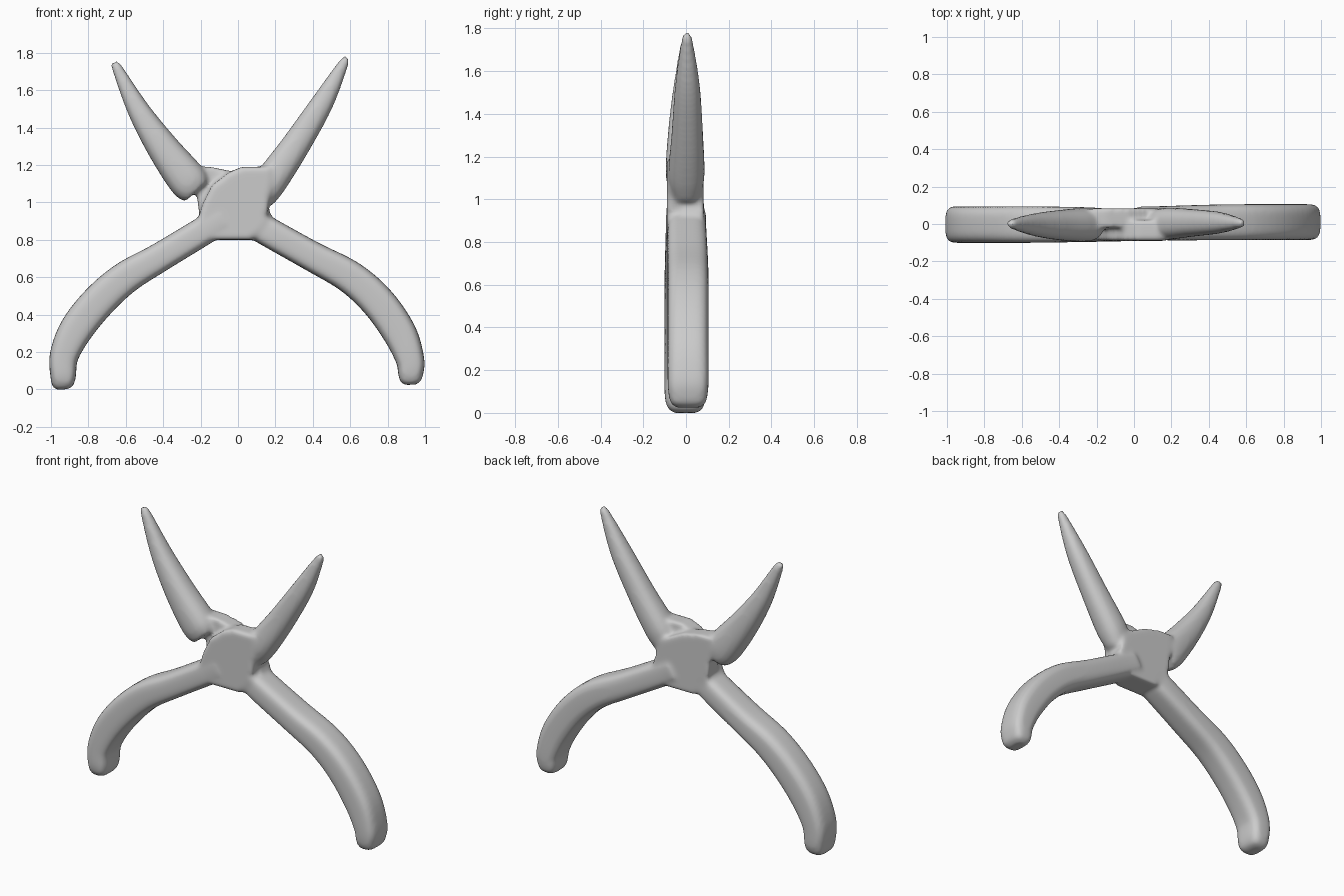
import bpy, bmesh, math
from mathutils import Vector

if "Cube" in bpy.data.objects:
    bpy.data.objects.remove(bpy.data.objects["Cube"])


def catmull(a, b, c, d, t):
    return 0.5 * (2*b + (c - a)*t + (2*a - 5*b + 4*c - d)*t*t + (3*b - a - 3*c + d)*t**3)


def make(bm, name):
    bmesh.ops.recalc_face_normals(bm, faces=bm.faces)
    me = bpy.data.meshes.new(name)
    bm.to_mesh(me)
    bm.free()
    ob = bpy.data.objects.new(name, me)
    bpy.context.collection.objects.link(ob)
    return ob


def limb(name, keys, power, steps=5, sides=32):
    """Loft through keys (x, z, half width, half depth, y)."""
    k = [Vector(q) for q in keys]
    k = [k[0]] + k + [k[-1]]
    path = [catmull(*k[i:i + 4], s / steps) for i in range(len(k) - 3) for s in range(steps)]
    path.append(k[-1])
    bm = bmesh.new()
    rings = []
    for i, p in enumerate(path):
        a, b = path[max(i - 1, 0)], path[min(i + 1, len(path) - 1)]
        n = Vector((-(b[1] - a[1]), b[0] - a[0])).normalized()
        ring = []
        for j in range(sides):
            t = 2 * math.pi * j / sides
            c, s = math.cos(t), math.sin(t)
            u = math.copysign(abs(c) ** (2 / power), c) * p[2]
            v = math.copysign(abs(s) ** (2 / power), s) * p[3]
            ring.append(bm.verts.new((p[0] + n.x * u, p[4] + v, p[1] + n.y * u)))
        rings.append(ring)
    for r, q in zip(rings, rings[1:]):
        for j in range(sides):
            m = (j + 1) % sides
            bm.faces.new((r[j], r[m], q[m], q[j]))
    bm.faces.new(rings[0])
    bm.faces.new(rings[-1])
    return make(bm, name)


def plate(name, outline, y0, y1):
    bm = bmesh.new()
    face = bm.faces.new([bm.verts.new((x, y0, z)) for x, z in outline])
    ext = bmesh.ops.extrude_face_region(bm, geom=[face])
    for v in ext["geom"]:
        if isinstance(v, bmesh.types.BMVert):
            v.co.y = y1
    return make(bm, name)


parts = []
# Curved handles, flat-sided with round ends
parts.append(limb("left_handle", [
    (-.94, .0, .03, .055, -.003), (-.94, .02, .055, .08, -.003), (-.935, .07, .068, .096, -.003),
    (-.93, .18, .077, .098, -.003), (-.865, .32, .090, .098, -.003), (-.75, .465, .092, .098, -.003),
    (-.605, .595, .087, .098, -.003), (-.42, .705, .078, .096, -.003), (-.18, .85, .076, .09, -.005),
    (-.08, .91, .07, .075, -.02)], 3.6))
parts.append(limb("right_handle", [
    (.92, .025, .03, .055, .01), (.92, .045, .055, .08, .01), (.923, .09, .068, .092, .01),
    (.92, .16, .076, .096, .01), (.865, .30, .090, .096, .01), (.75, .465, .092, .096, .01),
    (.60, .60, .088, .096, .01), (.39, .715, .080, .095, .008), (.13, .86, .078, .09, .005),
    (.04, .91, .07, .075, .02)], 3.6))
# Tapered jaws
parts.append(limb("left_jaw", [
    (-.662, 1.75, .016, .016, 0), (-.645, 1.715, .029, .028, 0), (-.53, 1.49, .060, .060, -.004),
    (-.40, 1.29, .086, .080, -.006), (-.27, 1.12, .104, .090, -.005), (-.22, 1.06, .085, .075, -.002)], 2.4))
parts.append(limb("right_jaw", [
    (.583, 1.775, .014, .016, .005), (.56, 1.735, .029, .028, .005), (.45, 1.53, .060, .058, .007),
    (.305, 1.30, .077, .074, .006), (.18, 1.12, .088, .085, .002), (.12, 1.03, .08, .07, .002)], 2.4))
# Lapped joint: each half carries one jaw across to the opposite handle
parts.append(plate("front_joint", [
    (-.22, .89), (-.13, .80), (.07, .80), (.15, .90), (.165, 1.0), (.17, 1.19),
    (.02, 1.19), (-.05, 1.16), (-.14, 1.09), (-.19, .99)], -.09, .02))
parts.append(plate("back_joint", [
    (.19, .89), (.08, .80), (-.11, .80), (-.2, .89), (-.215, 1.0), (-.23, 1.19),
    (-.15, 1.19), (-.03, 1.165), (.06, 1.12), (.13, 1.07), (.16, .98)], -.02, .083))

# Fuse everything into one soft casting
bpy.ops.object.select_all(action='DESELECT')
for ob in parts:
    ob.select_set(True)
bpy.context.view_layer.objects.active = parts[0]
bpy.ops.object.join()
body = bpy.context.object
body.name = "pliers_body"
fuse = body.modifiers.new("fuse", 'REMESH')
fuse.mode = 'VOXEL'
fuse.voxel_size = 0.013
fuse.use_smooth_shade = True
soft = body.modifiers.new("soften", 'SMOOTH')
soft.factor = 0.5
soft.iterations = 7
